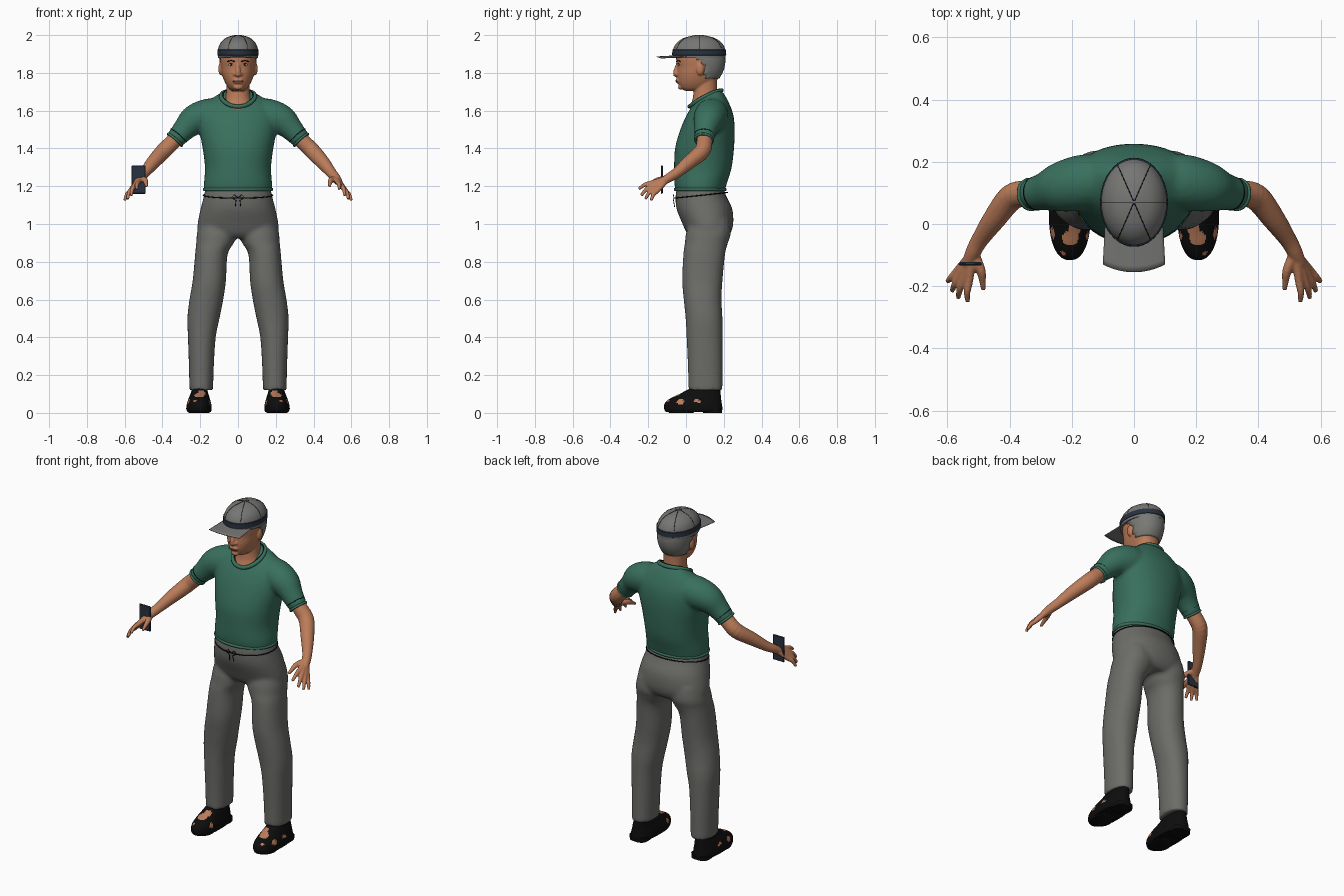
import bpy, bmesh, math
from mathutils import Vector, Matrix

cube = bpy.data.objects.get("Cube")
if cube:
    bpy.data.objects.remove(cube, do_unlink=True)


def material(name, *rgb):
    m = bpy.data.materials.new(name)
    m.use_nodes = True
    m.diffuse_color = (*rgb, 1)
    m.node_tree.nodes["Principled BSDF"].inputs["Base Color"].default_value = (*rgb, 1)
    return m


SKIN = material("skin", .50, .20, .10)
SHIRT = material("shirt green", .04, .16, .11)
GREY = material("trouser grey", .15, .15, .14)
CAP = material("cap grey", .18, .18, .175)
NAVY = material("dark slate", .022, .032, .05)
BLACK = material("black", .004, .004, .004)
HAIR = material("hair grey", .19, .19, .18)
WHITE = material("eye white", .55, .5, .45)
LIP = material("lip brown", .25, .08, .05)


def spline(rows, k):
    """Pass a smooth curve through rows of numbers."""
    out = []
    for i in range(len(rows) - 1):
        a, b, c, d = (Vector(rows[min(max(j, 0), len(rows) - 1)]) for j in range(i - 1, i + 3))
        for t in (s / k for s in range(k)):
            out.append(b + (c - a) * t / 2 + (a * 2 - b * 5 + c * 4 - d) * t * t / 2
                       + (b * 3 - a - c * 3 + d) * t ** 3 / 2)
    return out + [Vector(rows[-1])]


def skin_rings(bm, rings):
    rings = [[bm.verts.new(p) for p in r] for r in rings]
    for a, b in zip(rings, rings[1:]):
        for i in range(len(a)):
            j = (i + 1) % len(a)
            bm.faces.new((a[i], a[j], b[j], b[i]))
    bm.faces.new(rings[0])
    bm.faces.new(rings[-1])


def loft(bm, rows, s=1, n=40, k=4, power=.92):
    """Stack level ovals given as height, x range, y range."""
    def oval(z, x0, x1, y0, y1):
        for i in range(n):
            a = math.tau * i / n
            c, d = (math.copysign(abs(f(a)) ** power, f(a)) for f in (math.cos, math.sin))
            yield (s * ((x0 + x1) + (x1 - x0) * c) / 2, ((y0 + y1) + (y1 - y0) * d) / 2, z)
    skin_rings(bm, [list(oval(*r)) for r in spline(rows, k)])


def limb(bm, rows, s=1, n=16, k=4):
    """Sweep a round section along points given as x, y, z, radius."""
    pts = spline(rows, k)
    rings = []
    for i, p in enumerate(pts):
        d = (pts[min(i + 1, len(pts) - 1)] - pts[max(i - 1, 0)]).to_3d()
        q = d.to_track_quat('Z', 'Y')
        ring = [p.to_3d() + q @ Vector((math.cos(a), math.sin(a), 0)) * p[3]
                for a in (math.tau * j / n for j in range(n))]
        rings.append([(s * v.x, v.y, v.z) for v in ring])
    skin_rings(bm, rings)


def ball(bm, centre, radii):
    bmesh.ops.create_uvsphere(bm, u_segments=20, v_segments=12, radius=1,
                              matrix=Matrix.Translation(centre) @ Matrix.Diagonal((*radii, 1)))


def finish(name, bm, *mats, voxel=0, smooth=3):
    bmesh.ops.recalc_face_normals(bm, faces=bm.faces)
    for f in bm.faces:
        f.smooth = True
    me = bpy.data.meshes.new(name)
    bm.to_mesh(me)
    bm.free()
    me.set_sharp_from_angle(angle=math.radians(50))
    for m in mats:
        me.materials.append(m)
    ob = bpy.data.objects.new(name, me)
    bpy.context.collection.objects.link(ob)
    if voxel:
        r = ob.modifiers.new("blend", 'REMESH')
        r.mode, r.voxel_size, r.use_smooth_shade = 'VOXEL', voxel, True
        m = ob.modifiers.new("soften", 'SMOOTH')
        m.factor, m.iterations = .5, smooth
    return ob


def cord(name, mat, pts, r, closed=False):
    cu = bpy.data.curves.new(name, 'CURVE')
    cu.dimensions, cu.bevel_depth, cu.bevel_resolution = '3D', r, 2
    cu.use_fill_caps = True
    sp = cu.splines.new('POLY')
    sp.points.add(len(pts) - 1)
    for q, p in zip(sp.points, pts):
        q.co = (*p, 1)
    sp.use_cyclic_u = closed
    sp.use_smooth = True
    cu.materials.append(mat)
    ob = bpy.data.objects.new(name, cu)
    bpy.context.collection.objects.link(ob)
    return ob


TURN = [math.tau * i / 48 for i in range(48)]
SIDES = (("left", 1), ("right", -1))

# Shirt: torso and sleeves blended into one skin
bm = bmesh.new()
loft(bm, [(z, -x, x, f, b) for z, x, f, b in (
    (1.175, .18, -.055, .205), (1.22, .18, -.062, .218), (1.3, .175, -.063, .242),
    (1.4, .187, -.058, .254), (1.5, .205, -.03, .258), (1.58, .205, .005, .25),
    (1.64, .17, .045, .228), (1.68, .115, .09, .207), (1.705, .075, .125, .19))])
for _, s in SIDES:
    limb(bm, [(.06, .14, 1.59, .075), (.15, .135, 1.575, .09), (.23, .12, 1.55, .082),
              (.285, .105, 1.5, .062), (.336, .095, 1.443, .05)], s, 24)
finish("shirt", bm, SHIRT, voxel=.011)


def neckline(dx, dz):
    return [((.09 + dx) * math.cos(a), .104 + (.085 + dx) * math.sin(a),
             1.665 + dz + .043 * math.sin(a) + .012 * math.cos(a) ** 2) for a in TURN]


cord("collar", SHIRT, neckline(0, 0), .011, True)
cord("collar_seam", BLACK, neckline(-.009, .007), .003, True)
cord("shirt_hem", SHIRT, [(.178 * math.cos(a), .075 + .131 * math.sin(a), 1.183) for a in TURN], .009, True)

# Trousers: seat and legs blended into one skin
bm = bmesh.new()
loft(bm, [(z, -x, x, f, b) for z, x, f, b in (
    (1.2, .17, -.045, .195), (1.15, .18, -.055, .212), (1.08, .198, -.05, .245),
    (1.0, .214, -.018, .25), (.95, .212, .005, .235), (.925, .18, .03, .21))])
for _, s in SIDES:
    loft(bm, [(1.02, .02, .2, .02, .23), (.95, .008, .217, 0, .237), (.9, .022, .221, -.006, .222),
              (.84, .055, .227, -.014, .207), (.7, .064, .24, -.02, .193), (.6, .078, .257, -.012, .188),
              (.5, .098, .268, -.002, .193), (.4, .118, .265, .003, .193),
              (.25, .128, .26, .01, .193), (.12, .132, .257, .013, .193)], s)
finish("trousers", bm, GREY, voxel=.011)
cord("waist_seam", BLACK, [(.184 * math.cos(a), .079 + .14 * math.sin(a),
                            1.152 + .015 * math.sin(a)) for a in TURN], .003, True)
for side, s in SIDES:
    cord(side + "_drawstring", BLACK, [(0, -.065, 1.14), (s * .02, -.066, 1.155), (s * .035, -.064, 1.14),
                                       (s * .01, -.066, 1.125), (s * .015, -.06, 1.09)], .002)

# Arms and hands, with cuffs round the sleeve ends
INDEX, MIDDLE = ((.53, -.18, 1.218), (.535, -.25, 1.185)), ((.548, -.178, 1.203), (.565, -.237, 1.15))
RING, LITTLE = ((.56, -.166, 1.19), (.585, -.215, 1.132)), ((.567, -.15, 1.178), (.6, -.185, 1.125))
for side, s in SIDES:
    bm = bmesh.new()
    limb(bm, [(.30, .1, 1.485, .042), (.345, .098, 1.435, .042), (.395, .085, 1.385, .043),
              (.45, .015, 1.325, .037), (.495, -.05, 1.27, .028), (.517, -.09, 1.245, .025),
              (.535, -.13, 1.22, .02)], s)
    for knuckle, tip in (INDEX, MIDDLE, RING, LITTLE):
        bend = Vector(knuckle).lerp(Vector(tip), .5) + Vector((.004, -.004, .006))
        limb(bm, [(.52, -.095, 1.242, .016), (*knuckle, .0135), (*bend, .011), (*tip, .008)], s, 12)
    limb(bm, [(.512, -.1, 1.24, .017), (.492, -.15, 1.232, .015),
              (.487, -.185, 1.215, .011), (.484, -.212, 1.2, .008)], s, 12)
    finish(side + "_arm", bm, SKIN, voxel=.005, smooth=2)
    q = Vector((.6, -.1, -.7)).to_track_quat('Z', 'Y')
    for part, mat, along, wide, thick in (("_cuff", SHIRT, 0, .047, .007), ("_cuff_seam", BLACK, -.03, .053, .002)):
        ring = [Vector((.334, .095, 1.446)) + q @ Vector((wide * math.cos(a), wide * math.sin(a), along)) for a in TURN]
        cord(side + part, mat, [(s * v.x, v.y, v.z) for v in ring], thick, True)

# Phone in the right hand
bm = bmesh.new()
bmesh.ops.create_cube(bm, size=1, matrix=Matrix.Translation((-.527, -.128, 1.235)) @ Matrix.Diagonal((.075, .011, .15, 1)))
phone = finish("phone", bm, NAVY)
phone.modifiers.new("edge", 'BEVEL').width = .004

# Head, neck, nose and ears
skull = [(1.705, .03, -.005, .07), (1.72, .05, -.028, .12), (1.75, .069, -.042, .155), (1.79, .084, -.047, .182),
         (1.83, .091, -.046, .198), (1.88, .095, -.052, .202), (1.93, .088, -.035, .185), (1.965, .06, 0, .14)]
bm = bmesh.new()
loft(bm, [(z, -x, x, f, b) for z, x, f, b in skull])
loft(bm, [(z, -x, x, f, b) for z, x, f, b in (
    (1.57, .095, .02, .2), (1.62, .085, .022, .195), (1.66, .07, .035, .178),
    (1.7, .062, .04, .165), (1.78, .062, .05, .165))])
limb(bm, [(0, -.04, 1.86, .009), (0, -.05, 1.825, .011), (0, -.054, 1.797, .016), (0, -.045, 1.785, .011)])
for _, s in SIDES:
    ball(bm, (s * .092, .075, 1.822), (.012, .02, .034))
    ball(bm, (s * .016, -.045, 1.793), (.01, .012, .009))
ball(bm, (0, -.043, 1.758), (.028, .012, .014))
ball(bm, (0, -.028, 1.724), (.024, .014, .014))
finish("head", bm, SKIN, voxel=.005, smooth=2)

# Short hair behind the ears, under the cap
bm = bmesh.new()
loft(bm, [(z, -x - .004, x + .004, f, b + .006) for z, x, f, b in skull[1:]])
bmesh.ops.delete(bm, context='FACES', geom=[
    f for f in bm.faces if (c := f.calc_center_median()).z < 1.765 or len(f.verts) > 4
    or c.y < .1 - 1.2 * max(0, c.z - 1.84)])
hair = finish("hair", bm, HAIR)
hair.modifiers.new("thickness", 'SOLIDIFY').thickness = .006

# Eyes, brows and mouth
for name, mat, y, radii in (("eyes", WHITE, -.036, (.014, .006, .006)), ("irises", BLACK, -.0405, (.005, .003, .005))):
    bm = bmesh.new()
    for _, s in SIDES:
        ball(bm, (s * .035, y, 1.843), radii)
    finish(name, bm, mat)
for side, s in SIDES:
    cord(side + "_brow", BLACK, [(s * .016, -.05, 1.86), (s * .036, -.043, 1.866), (s * .058, -.029, 1.86)], .003)
    cord(side + "_eyelid", BLACK, [(s * .021, -.043, 1.846), (s * .035, -.042, 1.851), (s * .05, -.034, 1.845)], .0015)
cord("mouth", LIP, [(-.026, -.047, 1.755), (-.01, -.055, 1.758), (.01, -.055, 1.758), (.026, -.047, 1.755)], .003)


# Cap: crown, band, panel seams and peak
def crown(scale, z):
    return (z, -.106 * scale, .106 * scale, .07 - .139 * scale, .07 + .139 * scale)


dome = [(1, 1.878), (1.01, 1.9), (.98, 1.93), (.85, 1.96), (.6, 1.984), (.25, 1.997), (.03, 2)]
bm = bmesh.new()
loft(bm, [crown(*d) for d in dome], power=1)
finish("cap_crown", bm, CAP)
bm = bmesh.new()
loft(bm, [crown(*d) for d in ((1.0, 1.892), (1.03, 1.894), (1.025, 1.922), (.98, 1.925))], k=1, power=1)
finish("cap_band", bm, NAVY)
for i in range(6):
    a = math.tau * i / 6
    cord("cap_seam_%d" % (i + 1), BLACK, [(.106 * r * math.cos(a), .07 + .139 * r * math.sin(a), z)
                                          for r, z in spline(dome[2:], 4)], .0013)
bm = bmesh.new()
bmesh.ops.create_grid(bm, x_segments=20, y_segments=10, size=1)
for v in bm.verts:
    t, u = (v.co.y + 1) / 2, v.co.x
    v.co = (u * (.09 + .01 * t), (1 - t) * .05 - t * (.155 - .025 * u * u), 1.896 - .012 * t - .008 * u * u)
peak = finish("cap_peak", bm, CAP)
peak.modifiers.new("thickness", 'SOLIDIFY').thickness = .003

# Shoes with open patches showing the foot, painted by nearness to spots
SPOTS = ((.205, -.045, .092, .026), (.19, -.015, .108, .02), (.262, -.03, .06, .016),
         (.15, -.04, .055, .014), (.225, -.09, .06, .011), (.262, .06, .06, .012))
for side, s in SIDES:
    bm = bmesh.new()
    loft(bm, [(.006, .143, .268, -.108, .188), (.02, .139, .274, -.115, .193), (.045, .141, .271, -.115, .19),
              (.065, .146, .265, -.1, .187), (.085, .152, .258, -.068, .185), (.105, .158, .25, -.025, .183),
              (.135, .165, .24, .03, .18)], s, n=64, k=5, power=.85)
    for f in bm.faces:
        c = f.calc_center_median()
        c.x *= s
        f.material_index = int(len(f.verts) == 4 and any((c - Vector(p[:3])).length < p[3] for p in SPOTS))
    finish(side + "_shoe", bm, BLACK, SKIN)
    bm = bmesh.new()
    loft(bm, [(0, .152, .258, .09, .19), (.025, .15, .26, .085, .192)], s, k=1, power=.7)
    loft(bm, [(0, .152, .262, -.09, .04), (.015, .146, .268, -.105, .055)], s, k=1)
    finish(side + "_sole", bm, BLACK)
